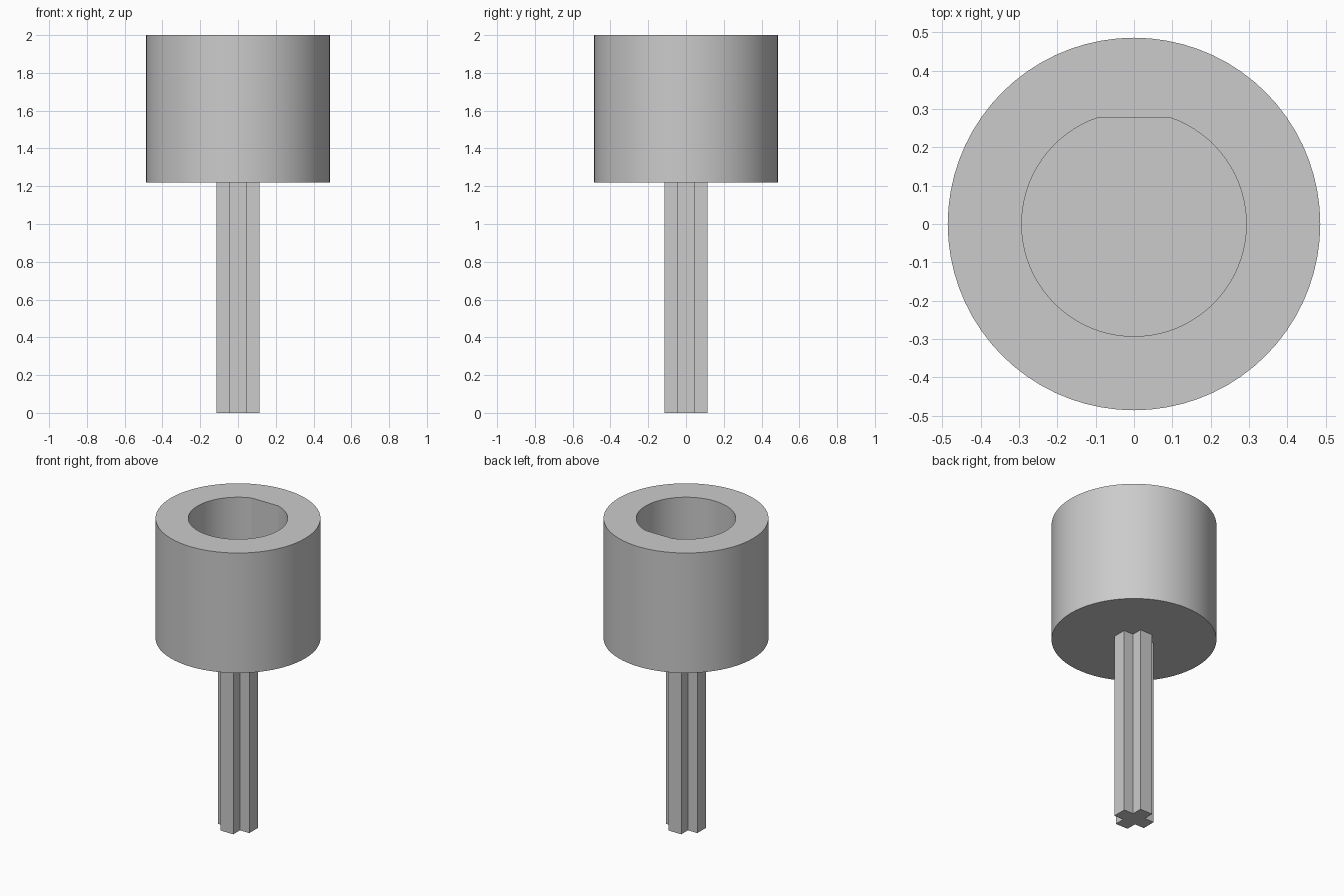
import bpy, bmesh, math

cube = bpy.data.objects.get("Cube")
if cube:
    bpy.data.objects.remove(cube, do_unlink=True)

grey = bpy.data.materials.new("plain_grey")
grey.use_nodes = True
color = (0.6, 0.6, 0.6, 1)
grey.diffuse_color = color
grey.node_tree.nodes["Principled BSDF"].inputs["Base Color"].default_value = color

HEAD_Z, TOP_Z, FLOOR_Z = 1.22, 2.0, 1.4
HEAD_R, BORE_R, FLAT_Y = 0.486, 0.293, 0.277
SEGMENTS = 72


def prism(name, outline, z0, z1):
    """Extrude a closed 2D outline between two heights."""
    bm = bmesh.new()
    base = bm.faces.new([bm.verts.new((x, y, z0)) for x, y in outline])
    top = bmesh.ops.extrude_face_region(bm, geom=[base])["geom"]
    verts = [v for v in top if isinstance(v, bmesh.types.BMVert)]
    bmesh.ops.translate(bm, verts=verts, vec=(0, 0, z1 - z0))
    bmesh.ops.recalc_face_normals(bm, faces=bm.faces)
    mesh = bpy.data.meshes.new(name)
    bm.to_mesh(mesh)
    bm.free()
    mesh.materials.append(grey)
    obj = bpy.data.objects.new(name, mesh)
    bpy.context.collection.objects.link(obj)
    return obj


def arc(radius, start, end, count):
    step = (end - start) / count
    return [(radius * math.cos(start + i * step), radius * math.sin(start + i * step))
            for i in range(count + 1)]


# Round head
head = prism("head", arc(HEAD_R, 0, math.tau, SEGMENTS)[:-1], HEAD_Z, TOP_Z)

# Blind D-shaped bore, with its flat towards the back
flat_angle = math.asin(FLAT_Y / BORE_R)
bore = prism("bore_cutter", arc(BORE_R, math.pi - flat_angle, math.tau + flat_angle, SEGMENTS),
             FLOOR_Z, TOP_Z + 0.1)
bore.hide_render = True
cut = head.modifiers.new("bore", "BOOLEAN")
cut.operation = "DIFFERENCE"
cut.solver = "EXACT"
cut.object = bore
bpy.context.view_layer.objects.active = head
head.select_set(True)
bpy.ops.object.modifier_apply(modifier=cut.name)
bpy.data.objects.remove(bore, do_unlink=True)
bpy.ops.object.select_all(action="DESELECT")
head.select_set(True)
bpy.ops.object.shade_smooth_by_angle(angle=math.radians(15))

# Cross-shaped stem: one arm corner set turned four times
ARM, HALF = 0.113, 0.045
cross = []
for turn in range(4):
    c, s = (1, 0, -1, 0)[turn], (0, 1, 0, -1)[turn]
    for x, y in ((ARM, -HALF), (ARM, HALF), (HALF, HALF)):
        cross.append((x * c - y * s, x * s + y * c))
prism("cross_stem", cross, 0, HEAD_Z)
